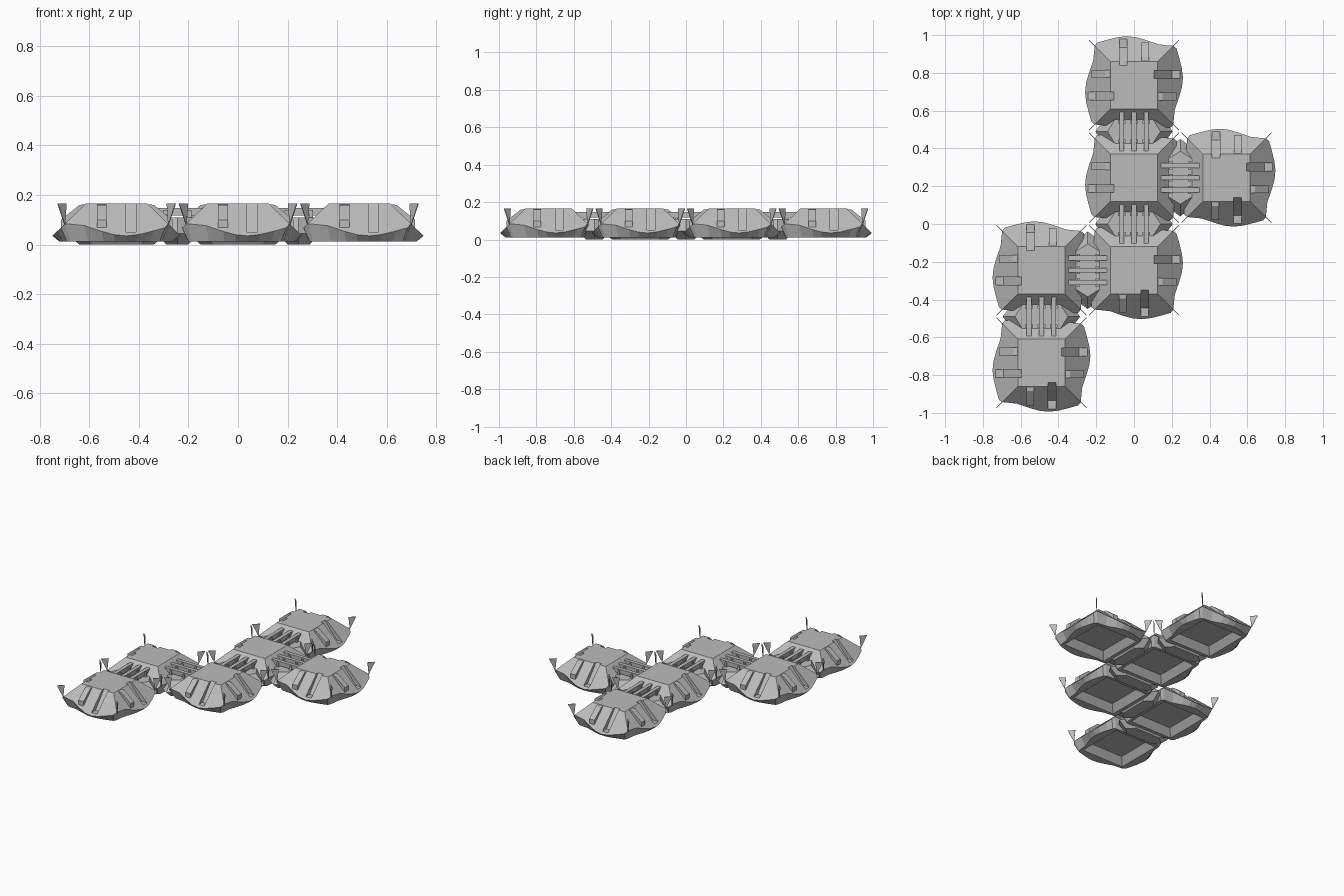
import bpy, bmesh, math
from mathutils import Matrix, Vector

if "Cube" in bpy.data.objects:
    bpy.data.objects.remove(bpy.data.objects["Cube"])

P = 0.49            # spacing between panels
TOP, HALF = 0.165, 0.125
grey = bpy.data.materials.new("light grey")
grey.diffuse_color = (0.5, 0.5, 0.5, 1)
grey.use_nodes = True
grey.node_tree.nodes["Principled BSDF"].inputs["Base Color"].default_value = grey.diffuse_color


def finish(bm, name, loc=(0, 0, 0), hidden=False):
    bmesh.ops.recalc_face_normals(bm, faces=bm.faces)
    me = bpy.data.meshes.new(name)
    bm.to_mesh(me)
    bm.free()
    me.materials.append(grey)
    ob = bpy.data.objects.new(name, me)
    ob.location = loc
    ob.hide_render = hidden
    bpy.context.collection.objects.link(ob)
    if hidden:
        ob.hide_set(True)
    return ob


def prism(bm, profile, s0, s1, angle):
    """Extrude a (distance, height) profile sideways, turned about z."""
    rot = Matrix.Rotation(angle, 3, 'Z')
    a = [bm.verts.new(rot @ Vector((d, s0, z))) for d, z in profile]
    b = [bm.verts.new(rot @ Vector((d, s1, z))) for d, z in profile]
    n = len(a)
    bm.faces.new(a)
    bm.faces.new(b[::-1])
    for i in range(n):
        bm.faces.new((a[i], b[i], b[(i + 1) % n], a[(i + 1) % n]))


def box(bm, size, loc):
    bmesh.ops.create_cube(bm, size=1, matrix=Matrix.Translation(loc) @ Matrix.Diagonal((*size, 1)))


# wavy outer edge of one side: (position along the side, distance from centre)
EDGE = [(-.208, .208), (-.13, .216), (-.06, .24), (-.01, .254), (.04, .259),
        (.09, .253), (.15, .238), (.195, .225)]
SLOT = [(.09, .22), (.105, .165), (.2, .05), (.32, .05), (.32, .22)]
TAB = [(.12, .163), (.15, .16), (.225, .1), (.225, .055), (.2, .06), (.12, .13)]
SPIKE = [(.203 * 1.414, TOP), (.238 * 1.414, TOP), (.209 * 1.414, .078)]


def panel(cx, cy, open_sides):
    loc = (cx, cy, 0)
    bm = bmesh.new()

    def square(h, z):
        return [bm.verts.new((x * h, y * h, z)) for x, y in ((1, -1), (1, 1), (-1, 1), (-1, -1))]

    top, mouth, floor = square(HALF, TOP), square(.168, .012), square(.132, .06)
    rim, base = [], []
    for k in range(4):
        rot = Matrix.Rotation(k * math.pi / 2, 3, 'Z')
        r, b = [], []
        for s, d in EDGE:
            if k not in open_sides:
                d = min(d, .226)
            z = TOP - (d - HALF) * .97
            r.append(bm.verts.new(rot @ Vector((d, s, z))))
            b.append(bm.verts.new(rot @ Vector((d * .89, s * .89, .012))))
        rim.append(r)
        base.append(b)
    bm.faces.new(top)
    bm.faces.new(floor)
    for k in range(4):
        n = (k + 1) % 4
        r = rim[k] + [rim[n][0]]
        b = base[k] + [base[n][0]]
        bm.faces.new([top[n], top[k]] + r)                    # sloped side
        for i in range(len(r) - 1):                           # undercut
            bm.faces.new((r[i], r[i + 1], b[i + 1], b[i]))
        bm.faces.new([mouth[n], mouth[k]] + b)                # underside rim
        bm.faces.new((mouth[k], mouth[n], floor[n], floor[k]))  # recess wall
    body = finish(bm, "panel", loc)

    # locking slots cut into the free sides, with a tab beside each
    cut, tabs, spikes = bmesh.new(), bmesh.new(), bmesh.new()
    for k in open_sides:
        prism(cut, SLOT, .036, .078, k * math.pi / 2)
        prism(tabs, TAB, -.08, -.04, k * math.pi / 2)
    cutter = finish(cut, "slot_cutter", loc, hidden=True)
    mod = body.modifiers.new("slots", 'BOOLEAN')
    mod.operation, mod.solver, mod.object = 'DIFFERENCE', 'EXACT', cutter
    finish(tabs, "lock_tabs", loc)

    # thin upright fins on the corners
    for k in range(4):
        prism(spikes, SPIKE, -.002, .002, math.pi / 4 + k * math.pi / 2)
    finish(spikes, "corner_fins", loc)


def link(cx, cy, angle):
    """Hinge between two panels: pointed body plus three rails."""
    bm = bmesh.new()
    rings = []
    for tip, side, w, z in ((.15, .1, .045, 0), (.205, .145, .08, .045), (.14, .09, .08, .11)):
        pts = [(tip, 0), (side, w), (-side, w), (-tip, 0), (-side, -w), (side, -w)]
        rings.append([bm.verts.new((x, y, z)) for x, y in pts])
    bm.faces.new(rings[0])
    bm.faces.new(rings[2])
    for lo, hi in zip(rings, rings[1:]):
        for i in range(6):
            j = (i + 1) % 6
            bm.faces.new((lo[i], lo[j], hi[j], hi[i]))
    ob = finish(bm, "hinge_body", (cx, cy, 0))
    ob.rotation_euler.z = angle

    bm = bmesh.new()
    for x in (-.065, 0, .065):
        box(bm, (.026, .22, .03), (x, 0, .133))
        for y in (-.05, .05):
            box(bm, (.042, .016, .036), (x, y, .122))
    ob = finish(bm, "hinge_rails", (cx, cy, 0))
    ob.rotation_euler.z = angle


# grid cells of the unfolded net: sides are 0 right, 1 back, 2 left, 3 front
cells = [(0, 1.5), (0, .5), (0, -.5), (1, .5), (-1, -.5), (-1, -1.5)]
steps = [(1, 0), (0, 1), (-1, 0), (0, -1)]
for x, y in cells:
    joined = [k for k, (dx, dy) in enumerate(steps) if (x + dx, y + dy) in cells]
    # the two rightmost and leftmost neighbours only meet where hinged
    panel(x * P, y * P, [k for k in range(4) if k not in joined])
    for k in joined:
        if k < 2:
            dx, dy = steps[k]
            link((x + dx / 2) * P, (y + dy / 2) * P, math.pi / 2 if k == 0 else 0)
